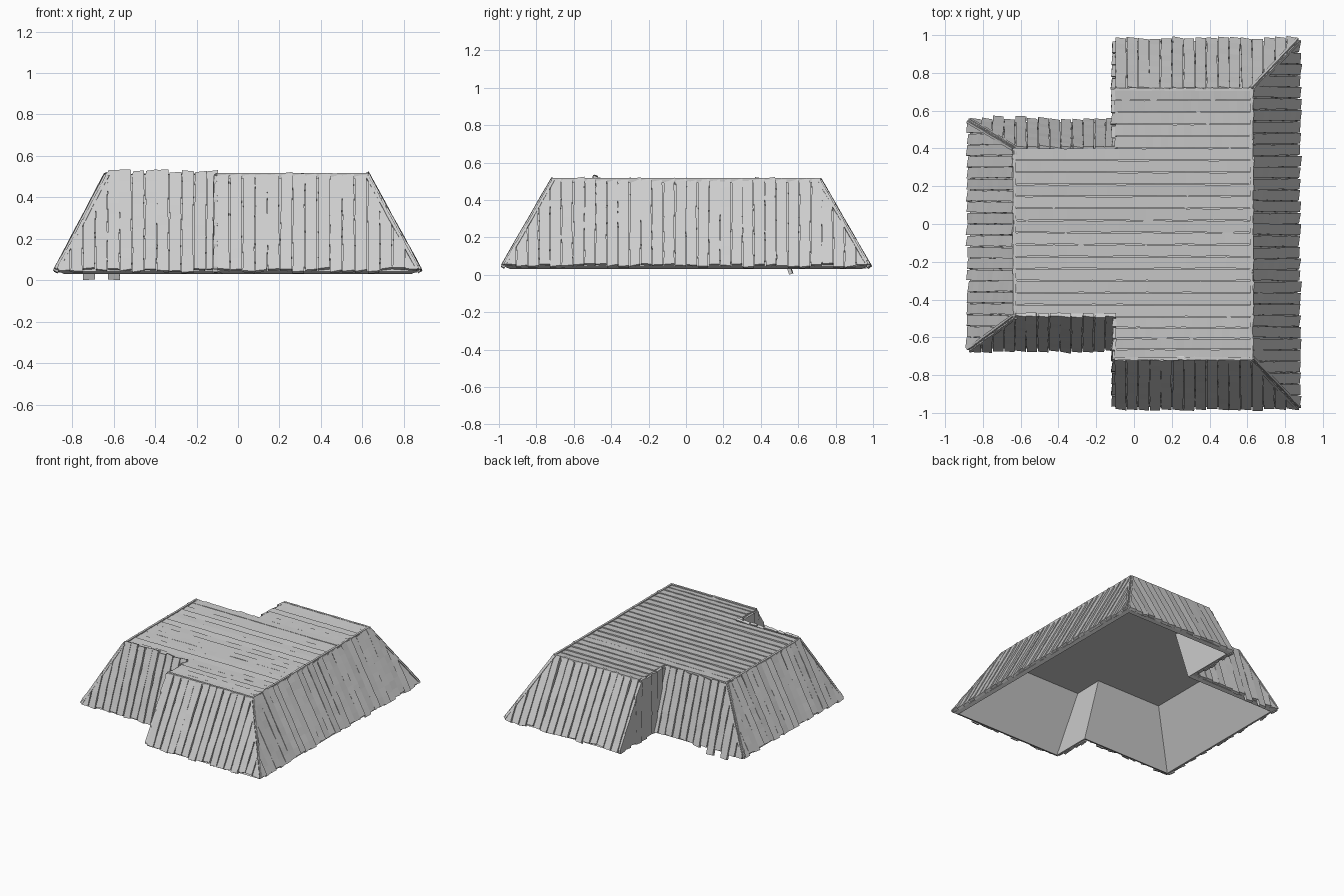
import bpy, bmesh, random
from mathutils import Vector

if "Cube" in bpy.data.objects:
    bpy.data.objects.remove(bpy.data.objects["Cube"])

random.seed(7)
R = random.uniform
Z0, Z1 = 0.043, 0.493

# eave outline and matching top outline, counter-clockwise from above
EAVE = [(-.10, -.968), (.866, -.968), (.866, .968), (-.10, .968),
        (-.10, .54), (-.868, .54), (-.868, -.66), (-.10, -.66)]
DECK = [(-.10, -.71), (.620, -.71), (.620, .71), (-.10, .71),
        (-.09, .395), (-.63, .395), (-.63, -.485), (-.095, -.485)]
low = [Vector((x, y, Z0)) for x, y in EAVE]
top = [Vector((x, y, Z1)) for x, y in DECK]
N = len(low)
X, Y, Z = Vector((1, 0, 0)), Vector((0, 1, 0)), Vector((0, 0, 1))


def finish(bm, name):
    bmesh.ops.recalc_face_normals(bm, faces=bm.faces[:])
    me = bpy.data.meshes.new(name)
    bm.to_mesh(me)
    bm.free()
    ob = bpy.data.objects.new(name, me)
    bpy.context.collection.objects.link(ob)
    return ob


def plank(bm, o, u, v, n, u0, u1, v0, v1, thick, segs=9, lean=0.0,
          base=-0.002, rough=0.004, tilt=0.0, skew=0.004):
    """Ragged board in the u/v plane at origin o, raised along n."""
    rings = []
    for i in range(segs + 1):
        t = i / segs
        a = u0 + lean * t + R(0, rough)
        b = u1 + lean * t - R(0, rough)
        h = thick + R(-.001, .001)
        s = R(-skew, skew) if i in (0, segs) else 0
        w = v0 + (v1 - v0) * t
        rings.append([bm.verts.new(o + u * uu + v * vv + n * hh) for uu, vv, hh in
                      ((a, w - s, base), (b, w + s, base),
                       (b, w + s, h + tilt), (a, w - s, h - tilt))])
    for p, q in zip(rings, rings[1:]):
        for k in range(4):
            j = (k + 1) % 4
            bm.faces.new((p[k], p[j], q[j], q[k]))
    bm.faces.new(rings[0][::-1])
    bm.faces.new(rings[-1])


def clip(bm, point, normal):
    r = bmesh.ops.bisect_plane(bm, geom=bm.verts[:] + bm.edges[:] + bm.faces[:], dist=1e-6,
                               plane_co=point, plane_no=normal, clear_outer=True)
    edges = [e for e in r["geom_cut"] if isinstance(e, bmesh.types.BMEdge)]
    bmesh.ops.holes_fill(bm, edges=edges, sides=0)


def frame(i):
    """Corners and local axes (along eave, up slope, outward) of slope i."""
    a, b, c, d = low[i], low[(i + 1) % N], top[(i + 1) % N], top[i]
    u = (b - a).normalized()
    v = (d - a) - u * (d - a).dot(u)
    height = v.length
    v.normalize()
    return a, b, c, d, u, v, u.cross(v), height


# hollow shell under the boards: outer skin, rim, inner skin with a lower ceiling
RIM, CEIL = 0.027, 0.435
inner_low, inner_top = [], []
for i in range(N):
    p = low[i]
    inset = sum((Z.cross(e.normalized()) for e in (p - low[i - 1], low[(i + 1) % N] - p)), Vector())
    q = p + inset * RIM
    q.z = 0.031
    r = q + (top[i] - p) * ((CEIL - q.z) / (Z1 - Z0))
    inner_low.append(q)
    inner_top.append(r)
bm = bmesh.new()
loops = [[bm.verts.new(p) for p in ring] for ring in (top, low, inner_low, inner_top)]
for p, q in zip(loops, loops[1:]):
    for i in range(N):
        j = (i + 1) % N
        bm.faces.new((q[i], q[j], p[j], p[i]))
bm.faces.new(loops[0])
bm.faces.new(loops[-1][::-1])
finish(bm, "roof_shell")

# boards running up every slope, trimmed along the hips
names = ["front_slope", "right_slope", "back_slope", "back_step_wall",
         "wing_back_slope", "left_slope", "wing_front_slope", "front_step_wall"]
CONVEX = {1, 2, 5, 6}
for i, name in enumerate(names):
    a, b, c, d, u, v, n, height = frame(i)
    us = [(p - a).dot(u) for p in (a, b, c, d)]
    lo, hi = min(us), max(us)
    count = max(3, round((hi - lo) / .061))
    w = (hi - lo) / count
    rise = .028 if name == "wing_front_slope" else .010
    bm = bmesh.new()
    for k in range(count):
        drop = R(-.010, .010)
        if name == "wing_back_slope" and k in (8, 10):
            drop = .042
        plank(bm, a, u, v, n, lo + k * w, lo + (k + 1) * w, -drop, height + rise + R(-.006, .01),
              R(.015, .021), lean=R(-.005, .005), tilt=R(.001, .005))
    clip(bm, a - u * .012, n.cross(d - a))
    clip(bm, b + u * .012, (c - b).cross(n))
    finish(bm, name + "_boards")

# narrow trim boards on both sides of each hip
bm = bmesh.new()
for i in range(N):
    a, b, c, d, u, v, n, height = frame(i)
    for s, foot, head, idx in ((1, a, d, i), (-1, b, c, (i + 1) % N)):
        if idx in CONVEX:
            e = (head - foot).normalized()
            lo, hi = sorted((-.010 * s, .006 * s))
            plank(bm, foot, e.cross(n), e, n, lo, hi, .004, (head - foot).length + .008,
                  .022, base=.010, rough=.002)
finish(bm, "hip_trim")

# long boards laid across the flat top
bm = bmesh.new()
for y0, y1, x0, count in ((-.72, -.492, -.10, 4), (-.492, .402, -.638, 14), (.402, .72, -.10, 5)):
    w = (y1 - y0) / count
    for k in range(count):
        ya = y0 + k * w
        plank(bm, Z * Z1, Y, X, Z, ya, ya + w, x0 + R(-.006, .006), .628 + R(-.006, .006),
              R(.014, .020), segs=18, tilt=R(.001, .004))
finish(bm, "top_boards")

# battens along the rim of the flat top
bm = bmesh.new()
for i in (0, 1, 2, 5):
    p, q = top[i], top[(i + 1) % N]
    e = (q - p).normalized()
    plank(bm, p, Z.cross(e), e, Z, -.012, .006, -.005, (q - p).length + .005, .024,
          segs=14, rough=.002)
finish(bm, "top_rim_battens")
